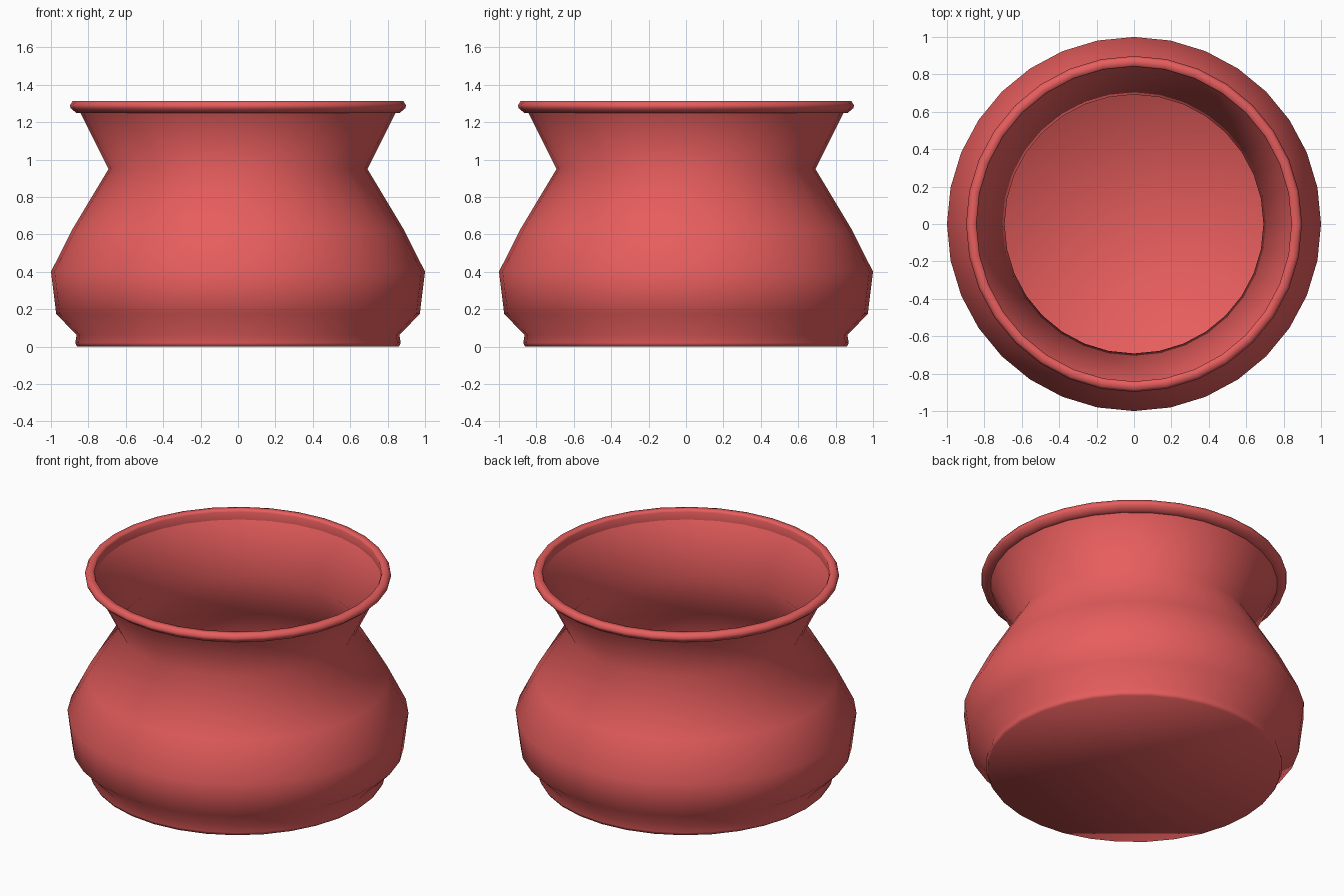
import bpy, bmesh, math

if "Cube" in bpy.data.objects:
    bpy.data.objects.remove(bpy.data.objects["Cube"])

SEGMENTS = 32

clay = bpy.data.materials.new("red_clay")
clay.diffuse_color = (0.80, 0.11, 0.11, 1)
clay.use_nodes = True
clay.node_tree.nodes["Principled BSDF"].inputs["Base Color"].default_value = clay.diffuse_color


def lathe(name, profile, closed=False, cap=False):
    """Spin a (radius, height) profile about z."""
    bm = bmesh.new()
    rings = []
    for r, z in profile:
        rings.append([bm.verts.new((r * math.cos(a), r * math.sin(a), z))
                      for a in (2 * math.pi * i / SEGMENTS for i in range(SEGMENTS))])
    pairs = list(zip(rings, rings[1:]))
    if closed:
        pairs.append((rings[-1], rings[0]))
    for low, high in pairs:
        for i in range(SEGMENTS):
            j = (i + 1) % SEGMENTS
            bm.faces.new((low[i], low[j], high[j], high[i]))
    if cap:
        bm.faces.new(rings[0][::-1])
    mesh = bpy.data.meshes.new(name)
    bm.to_mesh(mesh)
    bm.free()
    mesh.materials.append(clay)
    obj = bpy.data.objects.new(name, mesh)
    bpy.context.collection.objects.link(obj)
    bpy.ops.object.select_all(action='DESELECT')
    obj.select_set(True)
    bpy.context.view_layer.objects.active = obj
    bpy.ops.object.shade_smooth_by_angle(angle=math.radians(65))
    return obj


# Thin hollow body: foot, belly, waist and flared neck, closed by a flat floor,
# finished with the rolled lip that turns outward and back down to the neck
lathe("pot_body", [
    (0.86, 0.0), (0.87, 0.02), (0.863, 0.062),
    (0.972, 0.175), (1.0, 0.40), (0.887, 0.625),
    (0.692, 0.95), (0.842, 1.25),
], cap=True)

lathe("rim_lip", [
    (0.842, 1.25), (0.865, 1.25), (0.895, 1.275), (0.898, 1.29),
    (0.885, 1.312), (0.848, 1.312), (0.842, 1.30),
], closed=True)
